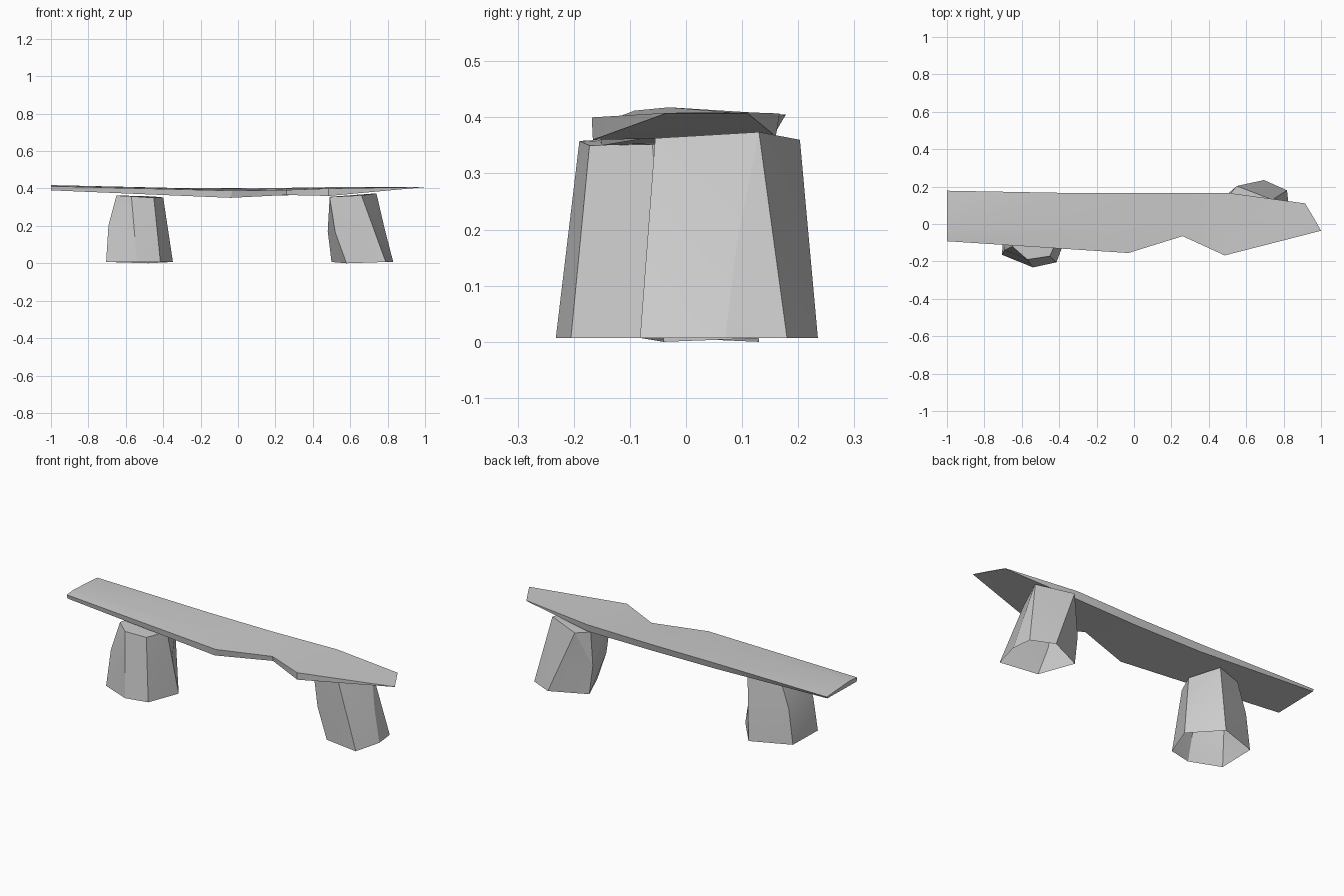
import bpy
import bmesh
import math
from mathutils import Vector

default_cube = bpy.data.objects.get("Cube")
if default_cube:
    bpy.data.objects.remove(default_cube, do_unlink=True)

# One plain stone colour
stone = bpy.data.materials.new("grey stone")
stone.use_nodes = True
stone_colour = (0.6, 0.6, 0.6, 1.0)
stone.diffuse_color = stone_colour
stone.node_tree.nodes["Principled BSDF"].inputs["Base Color"].default_value = stone_colour


def loft(name, rings, cap_first, cap_last):
    """Join rings of points into one faceted stone."""
    mesh_data = bmesh.new()
    verts = [[mesh_data.verts.new(point) for point in ring] for ring in rings]
    for lower, upper in zip(verts, verts[1:]):
        count = len(lower)
        for i in range(count):
            j = (i + 1) % count
            mesh_data.faces.new((lower[i], lower[j], upper[j], upper[i]))
    if cap_first:
        mesh_data.faces.new(list(reversed(verts[0])))
    if cap_last:
        mesh_data.faces.new(verts[-1])
    bmesh.ops.remove_doubles(mesh_data, verts=mesh_data.verts[:], dist=0.0005)
    bmesh.ops.triangulate(mesh_data, faces=mesh_data.faces[:])
    bmesh.ops.recalc_face_normals(mesh_data, faces=mesh_data.faces[:])
    mesh = bpy.data.meshes.new(name)
    mesh_data.to_mesh(mesh)
    mesh_data.free()
    mesh.materials.append(stone)
    stone_object = bpy.data.objects.new(name, mesh)
    bpy.context.collection.objects.link(stone_object)
    bpy.ops.object.select_all(action="DESELECT")
    stone_object.select_set(True)
    bpy.context.view_layer.objects.active = stone_object
    bpy.ops.object.shade_smooth_by_angle(angle=math.radians(18))
    return stone_object


def leg(name, base, top, bulging, low_corner, middle):
    """Tapered six-sided boulder, open underneath, with a few bulging corners."""
    ground = [Vector((x, y, 0.007)) for x, y in base]
    ground[low_corner].z = 0.0
    crown = [Vector(point) for point in top]
    waist = [low.lerp(high, middle) for low, high in zip(ground, crown)]
    for corner in bulging:
        waist[corner].x -= 0.018
    return loft(name, [ground, waist, crown], False, True)


# Seat slab: each section runs back top, front top, front bottom, back bottom
sections = [
    [(-1, 0.178, 0.405), (-1, -0.03, 0.418), (-1, -0.092, 0.412),
     (-1, -0.088, 0.39), (-1, 0.172, 0.395)],
    [(-0.3, 0.165, 0.402), (-0.2, -0.02, 0.397), (-0.03, -0.155, 0.388),
     (-0.04, -0.15, 0.35), (-0.3, 0.155, 0.366)],
    [(0.1, 0.165, 0.401), (0.18, 0.05, 0.397), (0.26, -0.065, 0.392),
     (0.26, -0.06, 0.365), (0.1, 0.155, 0.362)],
    [(0.5, 0.167, 0.407), (0.49, 0.0, 0.403), (0.485, -0.168, 0.4),
     (0.485, -0.166, 0.36), (0.5, 0.16, 0.366)],
    [(0.915, 0.11, 0.409), (0.96, 0.035, 0.409), (1, -0.036, 0.408),
     (1, -0.036, 0.407), (0.915, 0.11, 0.407)],
]
loft("seat_slab", sections, True, True)

# Supporting boulders
leg("right_leg",
    [(-0.705, -0.165), (-0.54, -0.232), (-0.415, -0.205),
     (-0.348, -0.03), (-0.48, 0.13), (-0.7, 0.05)],
    [(-0.65, -0.12, 0.362), (-0.57, -0.19, 0.358), (-0.45, -0.172, 0.35),
     (-0.4, -0.06, 0.352), (-0.46, 0.11, 0.358), (-0.62, 0.05, 0.362)],
    bulging=[0, 5], low_corner=4, middle=0.55)

leg("left_leg",
    [(0.58, -0.04), (0.79, -0.082), (0.83, 0.07),
     (0.818, 0.18), (0.695, 0.235), (0.5, 0.145)],
    [(0.49, -0.03, 0.355), (0.66, -0.055, 0.363), (0.735, 0.115, 0.373),
     (0.74, 0.13, 0.374), (0.55, 0.203, 0.36), (0.495, 0.14, 0.356)],
    bulging=[0, 5], low_corner=0, middle=0.47)
